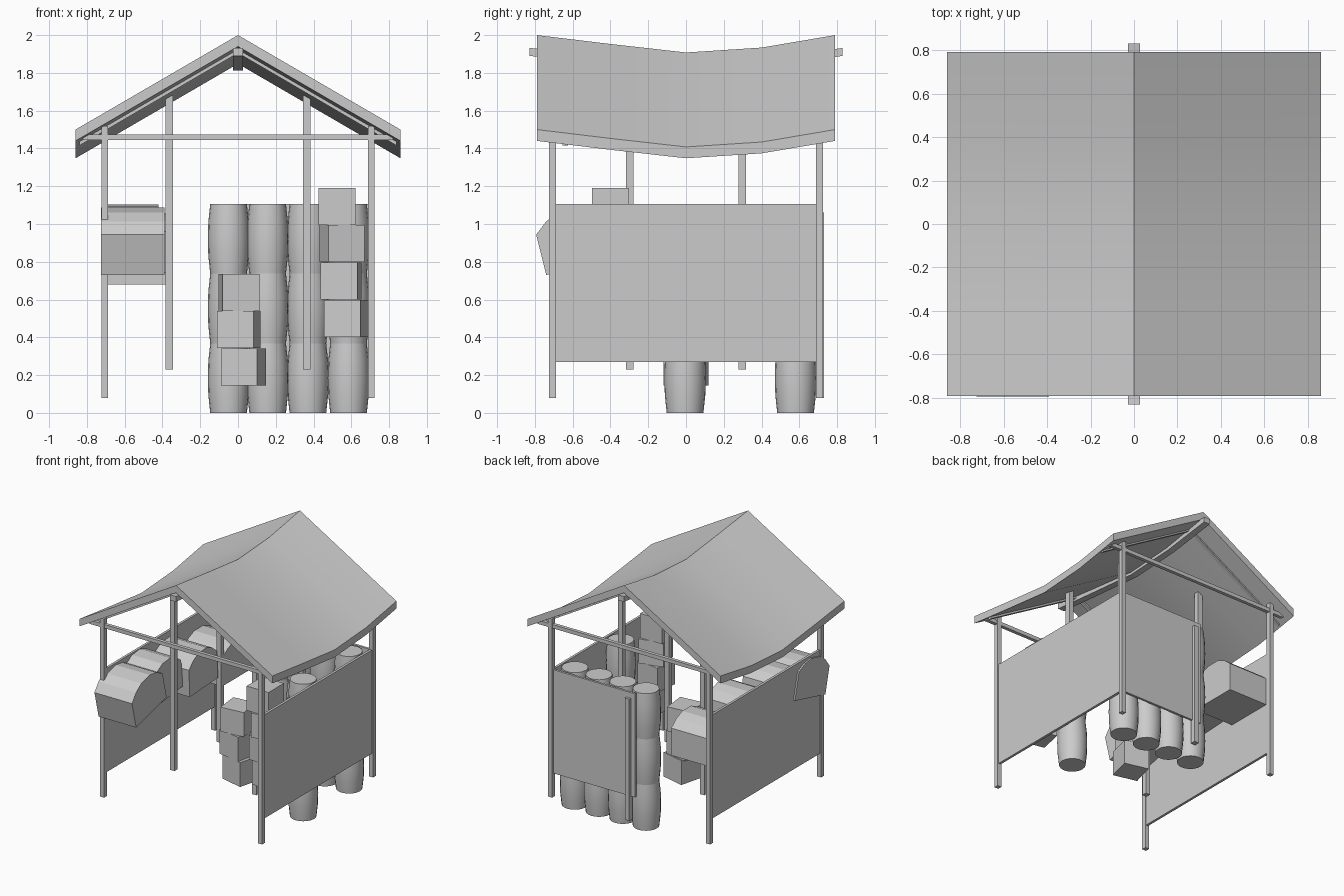
import bpy, bmesh, math

if "Cube" in bpy.data.objects:
    bpy.data.objects.remove(bpy.data.objects["Cube"])

def finish(name, bm, smooth=False):
    bmesh.ops.recalc_face_normals(bm, faces=bm.faces)
    me = bpy.data.meshes.new(name)
    bm.to_mesh(me)
    bm.free()
    ob = bpy.data.objects.new(name, me)
    bpy.context.collection.objects.link(ob)
    if smooth:
        bpy.ops.object.select_all(action='DESELECT')
        ob.select_set(True)
        bpy.context.view_layer.objects.active = ob
        bpy.ops.object.shade_smooth_by_angle(angle=math.radians(35))
    return ob

def box(name, x0, x1, y0, y1, z0, z1, turn=0):
    bm = bmesh.new()
    bmesh.ops.create_cube(bm, size=1)
    for v in bm.verts:
        v.co.x *= x1 - x0
        v.co.y *= y1 - y0
        v.co.z *= z1 - z0
    ob = finish(name, bm)
    ob.location = ((x0 + x1) / 2, (y0 + y1) / 2, (z0 + z1) / 2)
    ob.rotation_euler.z = math.radians(turn)
    return ob

def loft(name, rings, smooth=False):
    # join closed rings of points and cap both ends
    bm = bmesh.new()
    loops = [[bm.verts.new(p) for p in r] for r in rings]
    n = len(loops[0])
    for a, b in zip(loops, loops[1:]):
        for i in range(n):
            bm.faces.new((a[i], a[(i + 1) % n], b[(i + 1) % n], b[i]))
    bm.faces.new(loops[0])
    bm.faces.new(loops[-1])
    return finish(name, bm, smooth)

# sagging roof and ridge beam
SAG = [(-0.79, 0), (-0.4, 0.047), (0, 0.092), (0.4, 0.066), (0.79, 0)]
gable = [(0, 2.0), (0.86, 1.5), (0.86, 1.44), (0, 1.94), (-0.86, 1.44), (-0.86, 1.5)]
loft("roof", [[(x, y, z - s) for x, z in gable] for y, s in SAG], True)
ridge = [(-0.027, 1.89), (0.027, 1.89), (0.027, 1.932), (-0.027, 1.932)]
loft("ridge_beam", [[(x, y * 1.05, z - s * 0.85) for x, z in ridge] for y, s in SAG])

# posts, tie beams and rafters
for sx in (-1, 1):
    for sy in (-1, 1):
        box("corner_post", sx * 0.705 - 0.018, sx * 0.705 + 0.018,
            sy * 0.707 - 0.018, sy * 0.707 + 0.018, 0.08, 1.52)
        box("inner_post", sx * 0.365 - 0.02, sx * 0.365 + 0.02,
            sy * 0.297 - 0.02, sy * 0.297 + 0.02, 0.23, 1.68)
        bar = [(0, 1.93), (sx * 0.84, 1.44), (sx * 0.84, 1.415), (0, 1.905)]
        loft("rafter", [[(x, sy * 0.64 + d, z) for x, z in bar] for d in (-0.015, 0.015)])
for y in (-0.707, 0.707):
    box("tie_beam", -0.82, 0.82, y - 0.014, y + 0.014, 1.445, 1.475)
box("back_half_post", -0.005, 0.035, 0.69, 0.73, 0.08, 1.06)

# wall panels
for sx in (-1, 1):
    box("side_wall", sx * 0.702 - 0.01, sx * 0.702 + 0.01, -0.69, 0.69, 0.27, 1.105)
box("back_wall", -0.04, 0.69, 0.69, 0.708, 0.27, 1.105)

# stacks of barrels
H = 1.105 / 3
SHAPE = [(0, 0.097), (0.25, 0.107), (0.5, 0.11), (0.75, 0.107), (1, 0.097)]
SIDES = 20
for bx, by in ((-0.05, 0.58), (0.157, 0.58), (0.37, 0.58), (0.585, 0.58), (0.585, -0.005)):
    for k in range(3):
        loft("barrel", [[(bx + r * math.cos(2 * math.pi * i / SIDES),
                          by + r * math.sin(2 * math.pi * i / SIDES),
                          (k + t) * H) for i in range(SIDES)] for t, r in SHAPE], True)

# stacks of boxes: x, y, bottom, turn
for x, y, z, turn in ((0.03, 0, 0.145, -14), (0.005, 0, 0.343, -11), (0.005, 0, 0.54, 6),
                      (0.572, -0.4, 0.402, -12), (0.545, -0.4, 0.6, -6),
                      (0.55, -0.4, 0.798, 14), (0.523, -0.4, 0.995, 0)):
    box("crate", x - 0.098, x + 0.098, y - 0.098, y + 0.098, z, z + 0.196, turn)

# round-lidded chests along the left wall: x range, front bottom y and z, depth, tilt
LID = [(0, 0), (1, 0), (1, 0.22), (0.83, 0.275), (0.64, 0.305), (0.36, 0.305), (0.17, 0.275), (0, 0.22)]
for x0, x1, y, z, d, tilt in ((-0.725, -0.39, -0.74, 0.73, 0.4, 14),
                              (-0.69, -0.42, -0.46, 0.775, 0.36, 6),
                              (-0.69, -0.36, -0.1, 0.74, 0.36, 3),
                              (-0.69, -0.345, 0.29, 0.68, 0.39, 0)):
    ob = loft("chest", [[(x, u * d, v) for u, v in LID] for x in (x0, x1)])
    ob.location = (0, y, z)
    ob.rotation_euler.x = math.radians(tilt)
